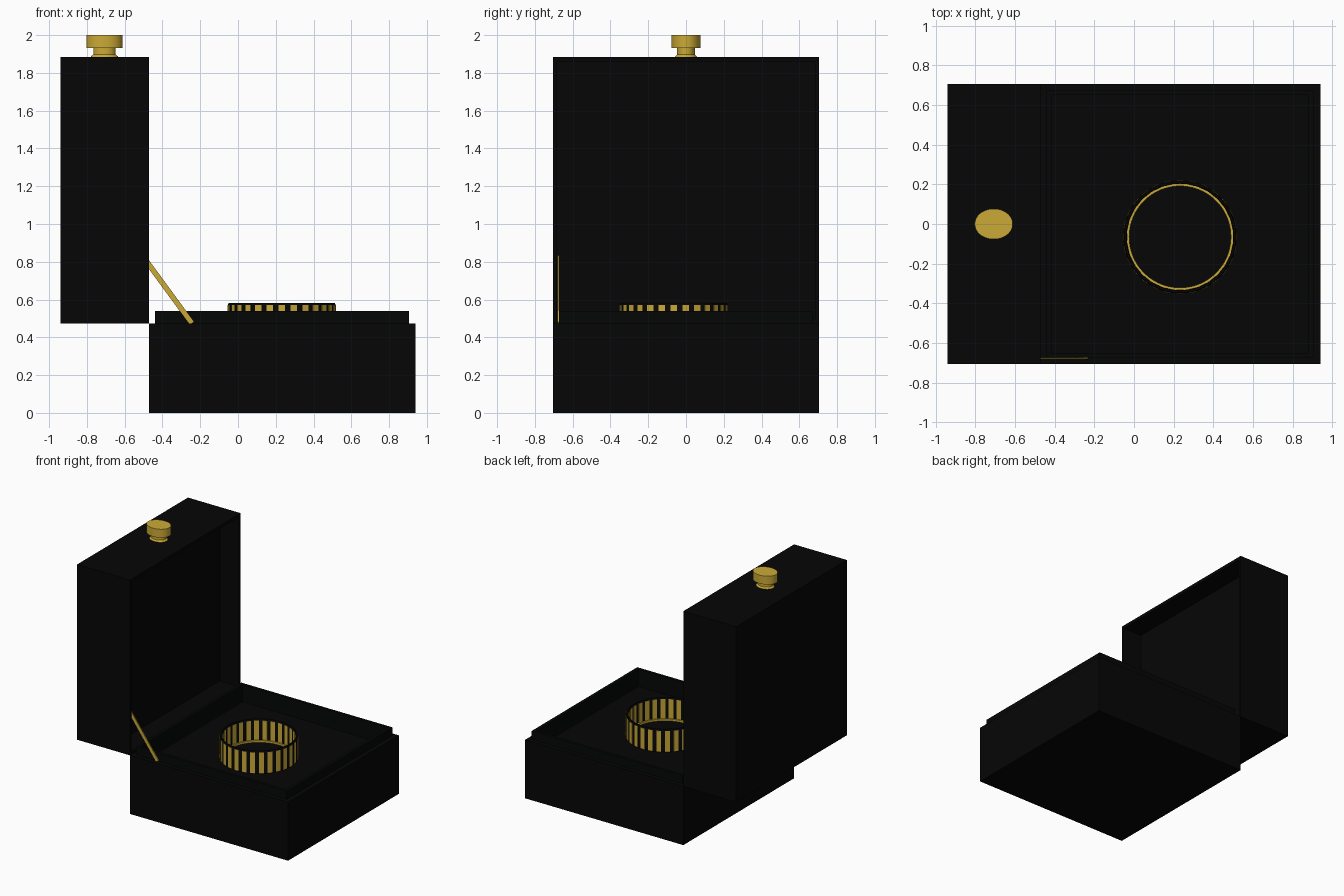
import bpy, bmesh, math
from mathutils import Matrix, Vector

if "Cube" in bpy.data.objects:
    bpy.data.objects.remove(bpy.data.objects["Cube"])


def material(name, rgb):
    m = bpy.data.materials.new(name)
    m.diffuse_color = (*rgb, 1)
    m.use_nodes = True
    m.node_tree.nodes["Principled BSDF"].inputs["Base Color"].default_value = m.diffuse_color
    return m


BLACK = material("black lacquer", (0.0018, 0.0018, 0.0018))
LINER = material("dark green liner", (0.0012, 0.0021, 0.0017))
GOLD = material("gold", (0.6, 0.4, 0.038))


def finish(name, bm, mat, smooth=False):
    bmesh.ops.recalc_face_normals(bm, faces=bm.faces)
    me = bpy.data.meshes.new(name)
    bm.to_mesh(me)
    bm.free()
    me.materials.append(mat)
    ob = bpy.data.objects.new(name, me)
    bpy.context.collection.objects.link(ob)
    if smooth:
        bpy.ops.object.select_all(action='DESELECT')
        ob.select_set(True)
        bpy.context.view_layer.objects.active = ob
        bpy.ops.object.shade_smooth_by_angle(angle=math.radians(35))
    return ob


def loft(name, loops, mat, closed=False, smooth=False):
    """Skin a list of point loops; cap the ends or join last to first."""
    bm = bmesh.new()
    rows = [[bm.verts.new(p) for p in loop] for loop in loops]
    n = len(rows[0])
    pairs = list(zip(rows, rows[1:]))
    if closed:
        pairs.append((rows[-1], rows[0]))
    for a, b in pairs:
        for i in range(n):
            j = (i + 1) % n
            bm.faces.new((a[i], a[j], b[j], b[i]))
    if not closed:
        bm.faces.new(rows[0])
        bm.faces.new(rows[-1])
    return finish(name, bm, mat, smooth)


def rect(x0, x1, y, z):
    return [(x0, -y, z), (x1, -y, z), (x1, y, z), (x0, y, z)]


def rect_x(x, y, z0, z1):
    return [(x, -y, z0), (x, y, z0), (x, y, z1), (x, -y, z1)]


def ellipse(cx, cy, rx, ry, z, n=64):
    return [(cx + rx * math.cos(2 * math.pi * i / n),
             cy + ry * math.sin(2 * math.pi * i / n), z) for i in range(n)]


def box(name, size, matrix, mat):
    bm = bmesh.new()
    bmesh.ops.create_cube(bm, size=1)
    bm.transform(matrix @ Matrix.Diagonal((*size, 1)))
    return finish(name, bm, mat)


# Base box with recessed floor
FLOOR = 0.4
loft("base_box", [rect(-0.47, 0.94, 0.705, 0), rect(-0.47, 0.94, 0.705, 0.472),
                  rect(-0.42, 0.885, 0.655, 0.472), rect(-0.42, 0.885, 0.655, FLOOR)], BLACK)

# Raised liner lip inside the base
loft("liner_lip", [rect(-0.44, 0.905, 0.672, FLOOR), rect(-0.44, 0.905, 0.672, 0.54),
                   rect(-0.415, 0.88, 0.65, 0.54), rect(-0.415, 0.88, 0.65, FLOOR)],
     LINER, closed=True)

# Open lid standing upright, hollow towards +x
loft("lid", [rect_x(-0.94, 0.705, 0.472, 1.885), rect_x(-0.47, 0.705, 0.472, 1.885),
             rect_x(-0.47, 0.682, 0.497, 1.86), rect_x(-0.64, 0.682, 0.497, 1.86)], BLACK)

# Clasp knob on the lid edge
KX = -0.707
loft("knob", [ellipse(KX, 0, rx, rx * 0.8, z) for rx, z in
              [(0.072, 1.885), (0.07, 1.889), (0.059, 1.897), (0.059, 1.932),
               (0.096, 1.932), (0.096, 2.0)]], GOLD, smooth=True)

# Slanted lid stay
a, b = Vector((-0.497, -0.677, 0.82)), Vector((-0.248, -0.677, 0.48))
d = b - a
stay = Matrix.Translation((a + b) / 2) @ Matrix.Rotation(math.atan2(-d.z, d.x), 4, 'Y')
box("lid_stay", (d.length + 0.015, 0.008, 0.028), stay, GOLD)

# Ring: black band with gold slats
RX, RY = 0.232, -0.065
profile = [(0.268, FLOOR), (0.285, FLOOR), (0.285, 0.572), (0.281, 0.582),
           (0.272, 0.582), (0.268, 0.576)]
loft("ring_band", [ellipse(RX, RY, r, r, z, 84) for r, z in profile], BLACK,
     closed=True, smooth=True)
SLATS = 28
bm = bmesh.new()
for i in range(SLATS):
    m = (Matrix.Translation((RX, RY, 0.487)) @ Matrix.Rotation(2 * math.pi * i / SLATS, 4, 'Z')
         @ Matrix.Translation((0.2765, 0, 0)) @ Matrix.Diagonal((0.021, 0.036, 0.168, 1)))
    bmesh.ops.create_cube(bm, size=1, matrix=m)
finish("ring_slats", bm, GOLD)

# Thin gold ledge inside the ring
loft("ring_inner_ledge", [ellipse(RX, RY, r, r, z, 84) for r, z in
     [(0.256, FLOOR), (0.268, FLOOR), (0.268, 0.415), (0.256, 0.415)]],
     GOLD, closed=True, smooth=True)
